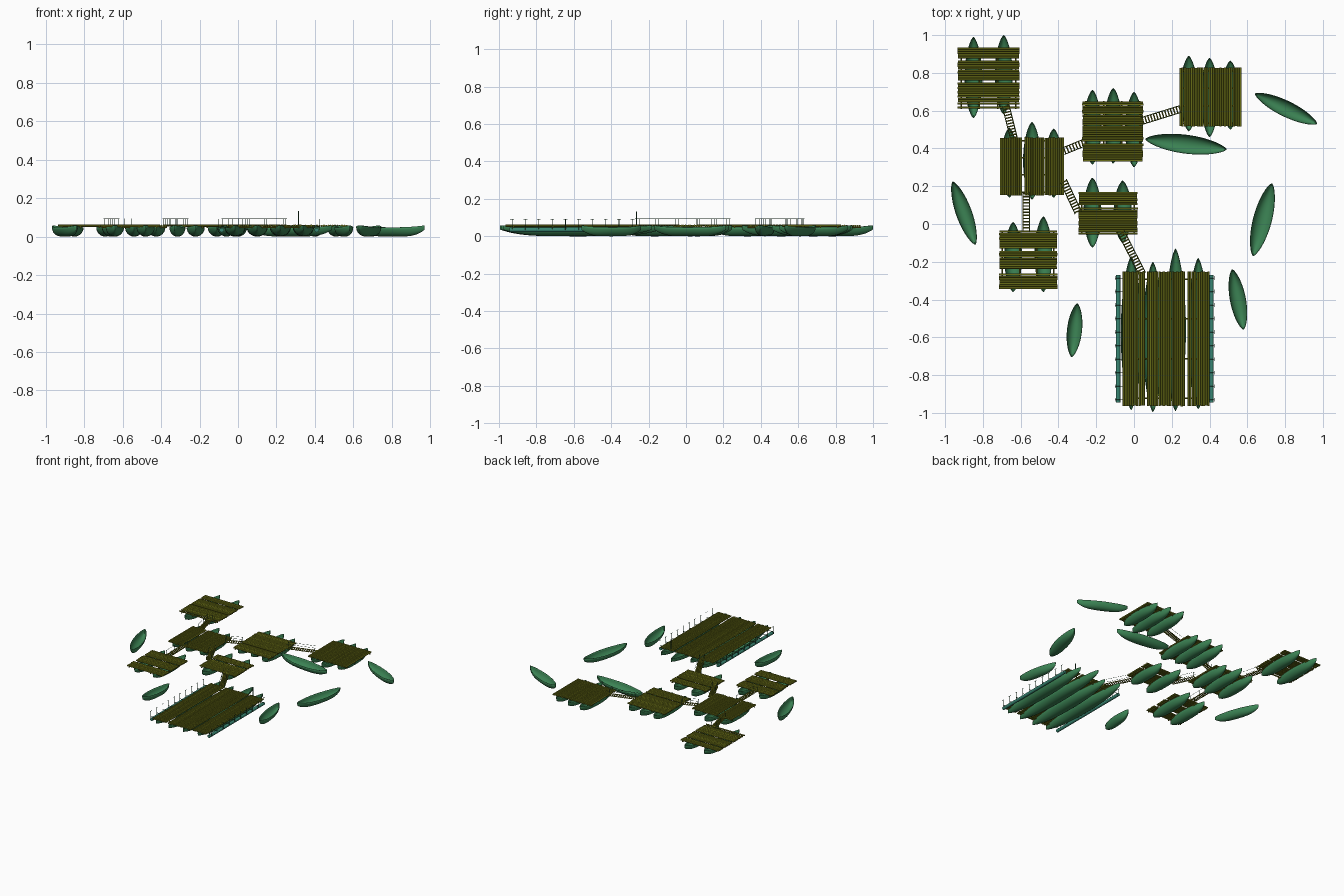
import bpy, bmesh, math, random
from mathutils import Vector

if "Cube" in bpy.data.objects:
    bpy.data.objects.remove(bpy.data.objects["Cube"])

random.seed(4)


def material(name, col):
    m = bpy.data.materials.new(name)
    m.diffuse_color = (*col, 1)
    m.use_nodes = True
    m.node_tree.nodes["Principled BSDF"].inputs["Base Color"].default_value = m.diffuse_color
    return m


GREEN = material("hull_green", (0.045, 0.23, 0.09))
OLIVE = material("bamboo_olive", (0.14, 0.155, 0.008))
DARK = material("dark_pole", (0.02, 0.09, 0.035))
TEAL = material("float_teal", (0.04, 0.24, 0.17))


def finish(bm, name, mat, smooth=True):
    bmesh.ops.recalc_face_normals(bm, faces=bm.faces)
    me = bpy.data.meshes.new(name)
    bm.to_mesh(me)
    bm.free()
    me.materials.append(mat)
    ob = bpy.data.objects.new(name, me)
    bpy.context.collection.objects.link(ob)
    if smooth:
        bpy.ops.object.select_all(action='DESELECT')
        ob.select_set(True)
        bpy.context.view_layer.objects.active = ob
        bpy.ops.object.shade_smooth_by_angle(angle=math.radians(50))
    return ob


def pole(bm, a, b, r, n=8):
    a, b = Vector(a), Vector(b)
    d = b - a
    mat = d.to_track_quat('Z', 'Y').to_matrix().to_4x4()
    mat.translation = (a + b) / 2
    bmesh.ops.create_cone(bm, cap_ends=True, segments=n, radius1=r, radius2=r,
                          depth=d.length, matrix=mat)


# Open canoe hull lofted between two end points
def boat(name, a, b, width):
    a, b = Vector((*a, 0)), Vector((*b, 0))
    side = Vector((0, 0, 1)).cross((b - a).normalized())
    bm = bmesh.new()
    rows, ns, nc = [], 24, 12
    for i in range(ns + 1):
        t = -math.cos(math.pi * i / ns) * 0.998
        w = width / 2 * (1 - t * t) ** 0.68
        top = 0.048 + 0.01 * abs(t) ** 3
        low = 0.036 * abs(t) ** 4
        c = a.lerp(b, (t + 1) / 2)
        row = []
        for j in range(nc + 1):
            th = math.pi * j / nc
            p = c + side * (w * math.cos(th))
            p.z = top - (top - low) * math.sin(th)
            row.append(bm.verts.new(p))
        rows.append(row)
    for r0, r1 in zip(rows, rows[1:]):
        for j in range(nc):
            bm.faces.new((r0[j], r0[j + 1], r1[j + 1], r1[j]))
    for row in (rows[0], rows[-1]):
        bm.faces.new(row)
    ob = finish(bm, name, GREEN)
    mod = ob.modifiers.new("wall", 'SOLIDIFY')
    mod.thickness = 0.002
    mod.offset = -1


# Bamboo deck: poles along one axis, cross beams along the other
def deck(name, x0, x1, y0, y1, along, gaps=()):
    bm = bmesh.new()
    lo, hi = (y0, y1) if along == 'x' else (x0, x1)
    n = round((hi - lo) / 0.0118)
    step = (hi - lo) / n
    for i in range(n):
        c = lo + (i + 0.5) * step
        if any(abs(c - g) < step * 0.55 for g in gaps):
            continue
        r = step * random.uniform(0.44, 0.52)
        e = random.uniform(0, 0.004)
        z = 0.056 + random.uniform(-0.0008, 0.0008)
        if along == 'x':
            pole(bm, (x0 + e, c, z), (x1 - e, c, z), r)
        else:
            pole(bm, (c, y0 + e, z), (c, y1 - e, z), r)
    for k in range(4):
        f = 0.06 + 0.88 * k / 3
        if along == 'x':
            x = x0 + (x1 - x0) * f
            pole(bm, (x, y0, 0.048), (x, y1, 0.048), 0.004)
        else:
            y = y0 + (y1 - y0) * f
            pole(bm, (x0, y, 0.048), (x1, y, 0.048), 0.004)
    finish(bm, name, OLIVE)


# Rafts: deck bounds, pole direction, gaps, hulls (x, y low, y high), hull width
rafts = {
    "northwest": ((-.935, -.605, .61, .935, 'x', (.75, .87, .63)),
                  [(-.85, .56, .99), (-.69, .58, 1.0)], .095),
    "west": ((-.71, -.37, .15, .46, 'y', (-.585,)),
             [(-.66, .14, .51), (-.54, .13, .54), (-.425, .14, .505)], .095),
    "centre": ((-.275, .05, .33, .65, 'x', (.43,)),
               [(-.22, .315, .71), (-.11, .32, .72), (0, .30, .70)], .095),
    "northeast": ((.24, .57, .515, .83, 'y', ()),
                  [(.29, .49, .89), (.40, .46, .88), (.51, .50, .865)], .095),
    "small": ((-.295, .02, -.055, .17, 'x', (.09,)),
              [(-.22, -.125, .245), (-.06, -.10, .23)], .095),
    "southwest": ((-.715, -.405, -.345, -.035, 'x', (-.14, -.25)),
                  [(-.64, -.36, .01), (-.48, -.36, .04)], .095),
    "main": ((-.06, .40, -.965, -.25, 'y', (.06, .28)),
             [(-.015, -.985, -.17), (.10, -.995, -.20), (.22, -.99, -.13),
              (.34, -.98, -.18)], .11),
}
for key, (bounds, hulls, w) in rafts.items():
    deck(key + "_deck", *bounds)
    for i, (x, ya, yb) in enumerate(hulls):
        boat(f"{key}_hull_{i + 1}", (x, ya), (x, yb), w)

# Loose boats
loose = [((.64, .69), (.97, .53), .085), ((.06, .45), (.49, .395), .10),
         ((.73, .215), (.63, -.17), .10), ((.52, -.24), (.58, -.56), .085),
         ((-.30, -.42), (-.33, -.705), .08), ((-.96, .225), (-.84, -.11), .085)]
for i, (a, b, w) in enumerate(loose):
    boat(f"loose_boat_{i + 1}", a, b, w)

# Ladder bridges with thin handrails
bridges = [((-.68, .63), (-.635, .45)), ((-.375, .385), (-.265, .43)),
           ((.04, .545), (.25, .61)), ((-.375, .23), (-.295, .06)),
           ((-.57, .17), (-.57, -.045)), ((-.07, -.04), (.045, -.265))]
for i, (a, b) in enumerate(bridges):
    a, b = Vector((*a, .058)), Vector((*b, .058))
    side = Vector((0, 0, 1)).cross((b - a).normalized()) * 0.018
    n = max(4, round((b - a).length / 0.016))
    bm, rail = bmesh.new(), bmesh.new()
    for s in (-1, 1):
        pole(bm, a + side * s, b + side * s, .003, 6)
        up = Vector((0, 0, .035))
        pole(rail, a + side * s + up, b + side * s + up, .001, 5)
        for f in (0.03, .5, .97):
            p = a.lerp(b, f) + side * s
            pole(rail, p, p + up, .0014, 5)
    for k in range(n):
        c = a.lerp(b, (k + .5) / n)
        pole(bm, c - side * 1.15, c + side * 1.15, .0042, 6)
    finish(bm, f"bridge_{i + 1}", OLIVE)
    finish(rail, f"bridge_rail_{i + 1}", DARK)

# Outrigger floats and side posts on the main raft
for s, name in ((-1, "left"), (1, "right")):
    cx = .1625
    fx, px, ex = cx + s * .247, cx + s * .262, cx + s * .21
    bm = bmesh.new()
    pole(bm, (fx, -.945, .034), (fx, -.27, .034), .012, 12)
    finish(bm, name + "_float", TEAL)
    bm = bmesh.new()
    for k in range(10):
        y = -.93 + k * .0715
        pole(bm, (px, y, .034), (px, y, .09), .0016, 5)
        pole(bm, (px, y - .01, .09), (px, y + .01, .09), .0014, 5)
        pole(bm, (ex, y, .05), (px, y, .05), .002, 5)
    finish(bm, name + "_side_posts", DARK)

# Mast at the main raft's back edge
bm = bmesh.new()
pole(bm, (.315, -.265, .05), (.315, -.265, .133), .0032, 8)
finish(bm, "mast", DARK)
